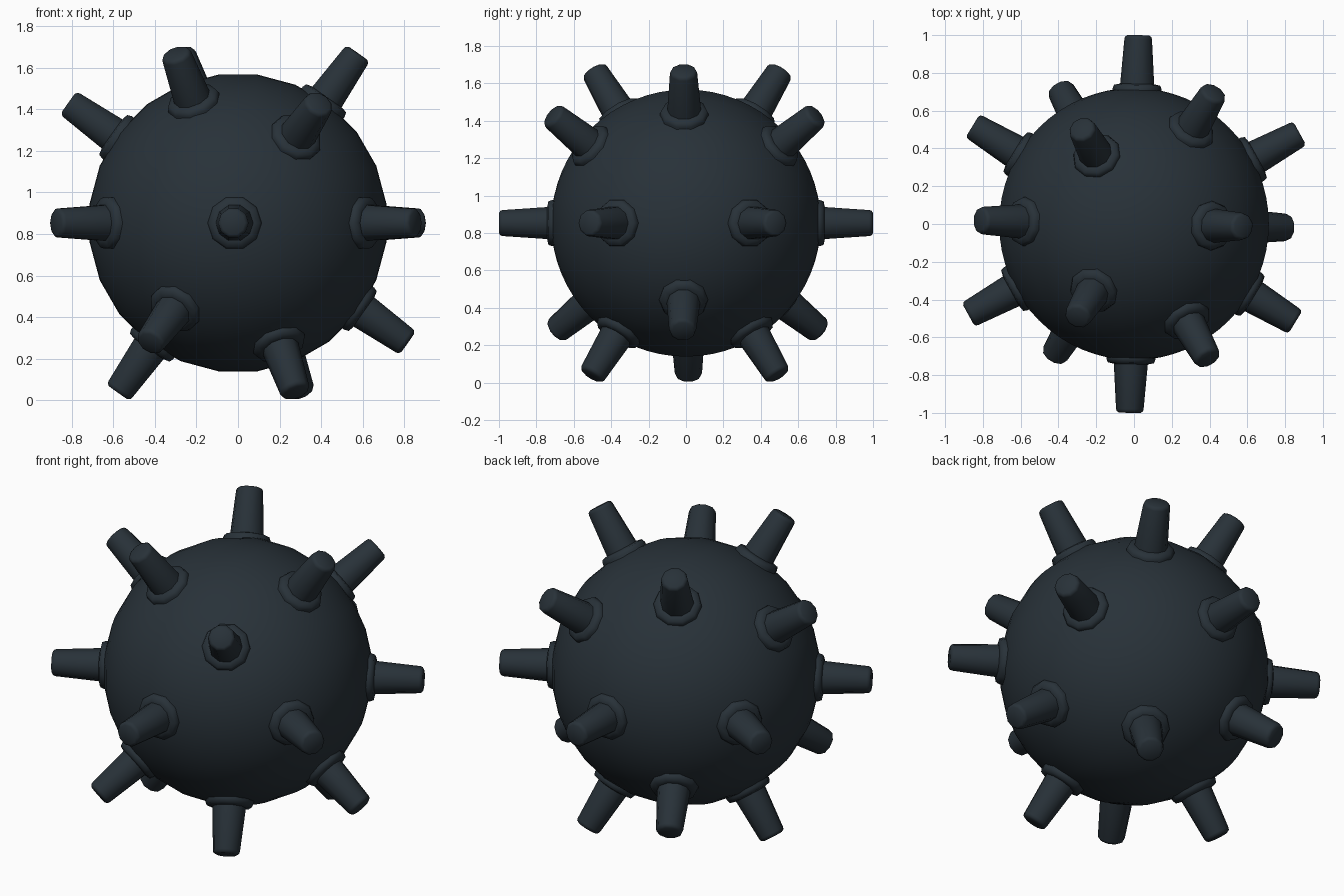
import bpy, bmesh
from math import radians, sin, cos, pi, atan2
from mathutils import Vector, Matrix

if "Cube" in bpy.data.objects:
    bpy.data.objects.remove(bpy.data.objects["Cube"], do_unlink=True)

CENTRE = Vector((0, 0, 0.853))
RADIUS = 0.72

steel = bpy.data.materials.new("dark blue grey steel")
steel.use_nodes = True
colour = (0.021, 0.031, 0.040, 1)
steel.diffuse_color = colour
steel.node_tree.nodes["Principled BSDF"].inputs["Base Color"].default_value = colour


def finish(name, bm, matrix, angle):
    """Turn a bmesh into a placed, smooth-shaded object."""
    bmesh.ops.recalc_face_normals(bm, faces=bm.faces[:])
    mesh = bpy.data.meshes.new(name)
    bm.to_mesh(mesh)
    bm.free()
    mesh.materials.append(steel)
    obj = bpy.data.objects.new(name, mesh)
    bpy.context.collection.objects.link(obj)
    obj.matrix_world = matrix
    bpy.ops.object.select_all(action="DESELECT")
    obj.select_set(True)
    bpy.context.view_layer.objects.active = obj
    bpy.ops.object.shade_smooth_by_angle(angle=radians(angle))


def lathe(profile, sides=10):
    """Capped solid of revolution about z from (radius, height) pairs."""
    bm = bmesh.new()
    rings = [[bm.verts.new((r * cos(2 * pi * i / sides), r * sin(2 * pi * i / sides), h))
              for i in range(sides)] for r, h in profile]
    for low, high in zip(rings, rings[1:]):
        for i in range(sides):
            j = (i + 1) % sides
            bm.faces.new((low[i], low[j], high[j], high[i]))
    bm.faces.new(rings[0])
    bm.faces.new(rings[-1])
    return bm


# Round body, poles to front and back
body = bmesh.new()
bmesh.ops.create_uvsphere(body, u_segments=24, v_segments=32, radius=RADIUS)
turn = Matrix.Rotation(radians(90), 4, "X") @ Matrix.Rotation(radians(7.5), 4, "Z")
finish("body", body, Matrix.Translation(CENTRE) @ turn, 40)

# Spike directions: face centres and edge middles of a cube stood on a corner
grid = (-1, 0, 1)
stand = Vector((1, 1, 1)).rotation_difference(Vector((0, 0, 1))).to_matrix()
edge = stand @ Vector((1, -1, 0))
spin = Matrix.Rotation(radians(268.7) - atan2(edge.y, edge.x), 3, "Z")
directions = []
for x in grid:
    for y in grid:
        for z in grid:
            if abs(x) + abs(y) + abs(z) in (1, 2):
                directions.append((spin @ stand @ Vector((x, y, z))).normalized())

# A collar and a tapered horn at each direction
collar_profile = [(0.13, 0.66), (0.13, 0.715), (0.122, 0.735), (0.09, 0.742)]
horn_profile = [(0.094, 0.66), (0.09, 0.74), (0.073, 0.98), (0.069, 0.992), (0.056, 1.0)]
for n, d in enumerate(directions, 1):
    place = Matrix.Translation(CENTRE) @ d.to_track_quat("Z", "Y").to_matrix().to_4x4()
    finish(f"collar_{n}", lathe(collar_profile), place, 60)
    finish(f"horn_{n}", lathe(horn_profile), place, 60)
